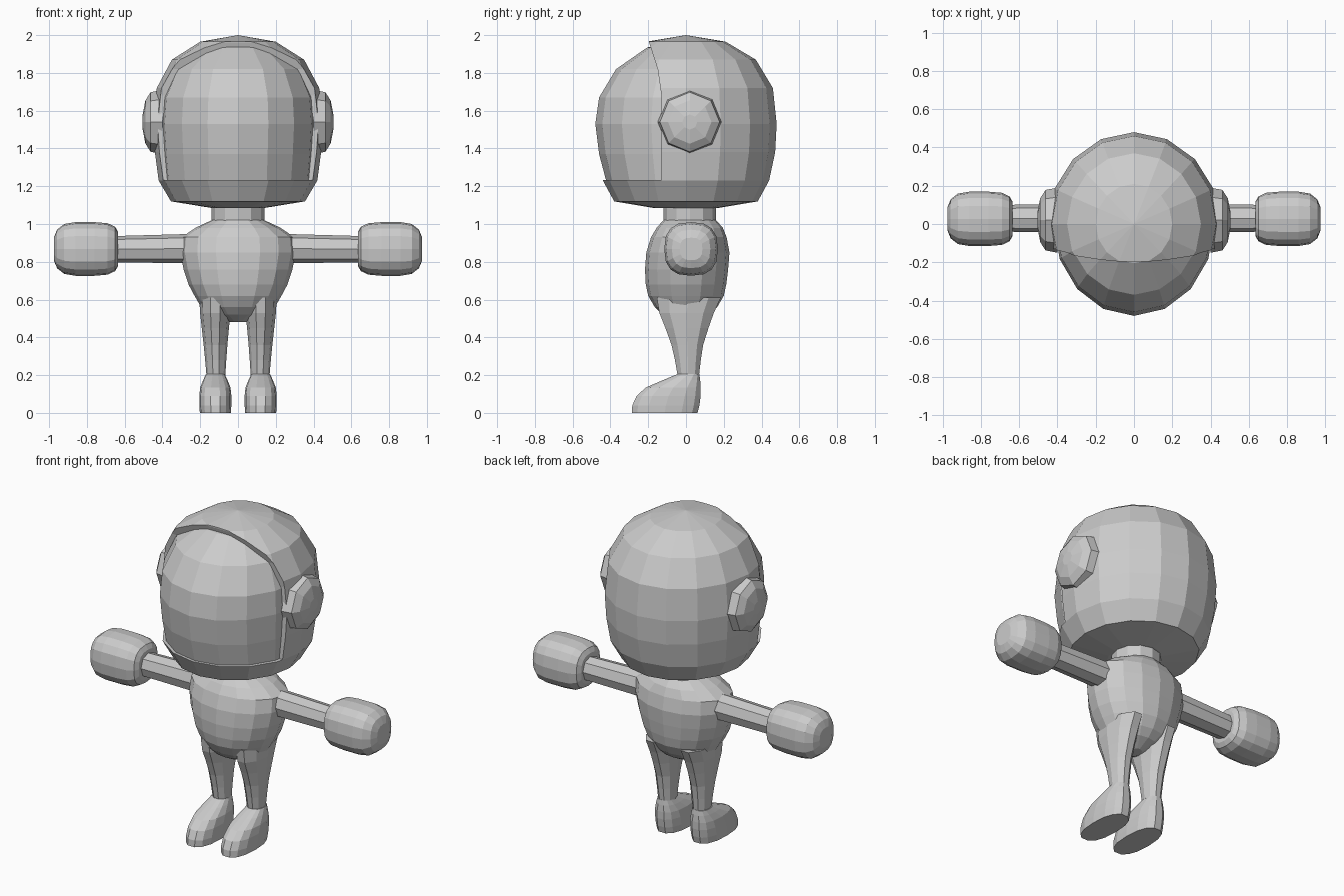
import bpy, bmesh, math

if "Cube" in bpy.data.objects:
    bpy.data.objects.remove(bpy.data.objects["Cube"])


def add_object(name, bm, mirror=False):
    bmesh.ops.remove_doubles(bm, verts=bm.verts, dist=1e-5)
    bmesh.ops.recalc_face_normals(bm, faces=bm.faces)
    mesh = bpy.data.meshes.new(name)
    bm.to_mesh(mesh)
    bm.free()
    obj = bpy.data.objects.new(name, mesh)
    bpy.context.collection.objects.link(obj)
    if mirror:
        obj.modifiers.new("Mirror", "MIRROR")
    return obj


def loft(rings, sides, axis="z", power=2.0):
    """Skin rings (t, centre_u, centre_v, radius_u, radius_v) along z (uv = xy) or x (uv = yz)."""
    bm = bmesh.new()
    loops = []
    for t, cu, cv, ru, rv in rings:
        loop = []
        for i in range(sides):
            a = 2 * math.pi * i / sides
            c, s = math.cos(a), math.sin(a)
            u = cu + ru * math.copysign(abs(c) ** (2 / power), c)
            v = cv + rv * math.copysign(abs(s) ** (2 / power), s)
            loop.append(bm.verts.new((u, v, t) if axis == "z" else (t, u, v)))
        loops.append(loop)
    for a, b in zip(loops, loops[1:]):
        for i in range(sides):
            j = (i + 1) % sides
            bm.faces.new((a[i], a[j], b[j], b[i]))
    for loop, ring in ((loops[0], rings[0]), (loops[-1], rings[-1])):
        if ring[3] > 0:
            bm.faces.new(loop)
    return bm


def dome(profile):
    return loft([(z, 0, 0, rx, ry) for z, rx, ry in profile], 16)


# Helmet shell
helmet = add_object("helmet", dome([
    (1.085, .14, .17), (1.12, .355, .38), (1.23, .42, .44), (1.38, .44, .472),
    (1.53, .45, .48), (1.72, .43, .46), (1.87, .35, .37), (1.965, .2, .21), (2.0, 0, 0)]))

# Face opening cut from the shell, following the side outline of the rim
opening = [(-.13, 1.232), (-.13, 1.68), (-.15, 1.82), (-.195, 1.96),
           (-.2, 2.1), (-.7, 2.1), (-.7, 1.232)]
bm = bmesh.new()
face = bm.faces.new([bm.verts.new((-.7, y, z)) for y, z in opening])
ext = bmesh.ops.extrude_face_region(bm, geom=[face])
bmesh.ops.translate(bm, vec=(1.4, 0, 0),
                    verts=[g for g in ext["geom"] if isinstance(g, bmesh.types.BMVert)])
cutter = add_object("opening_cutter", bm)
cutter.hide_render = True
cutter.hide_set(True)
cut = helmet.modifiers.new("Opening", "BOOLEAN")
cut.operation, cut.solver, cut.object = "DIFFERENCE", "EXACT", cutter

# Visor, inset behind the rim
bm = dome([(1.2, .395, .415), (1.37, .41, .46), (1.53, .42, .48), (1.67, .41, .46),
           (1.82, .345, .37), (1.935, .2, .205), (1.965, 0, 0)])
for co, no in (((0, -.11, 0), (0, 1, 0)), ((0, 0, 1.225), (0, 0, -1))):
    bmesh.ops.bisect_plane(bm, geom=bm.verts[:] + bm.edges[:] + bm.faces[:],
                           plane_co=co, plane_no=no, clear_outer=True)
add_object("visor", bm)

# Ear bulges
add_object("ear_caps", loft([(x, .02, 1.54, r, r) for x, r in
                             ((.4, .17), (.462, .158), (.49, .115), (.505, .04))],
                            8, "x"), True)

# Neck
add_object("neck", loft([(1.0, 0, .02, .14, .14), (1.1, 0, .02, .14, .14)], 12))

# Torso
add_object("torso", loft([
    (.48, 0, 0, .04, .05), (.52, 0, 0, .14, .125), (.56, 0, 0, .195, .165),
    (.62, 0, 0, .23, .2), (.68, 0, 0, .262, .213), (.76, 0, .003, .288, .22),
    (.85, 0, .01, .305, .22), (.93, 0, .015, .298, .2), (.98, 0, .02, .225, .175),
    (1.02, 0, .02, .14, .14)], 16))

# Arms
add_object("arms", loft([(.2, .03, .87, .078, .078), (.3, .03, .87, .076, .076),
                         (.48, .03, .868, .073, .073), (.66, .03, .866, .07, .07)],
                        8, "x", 2.3), True)

# Mitten hands
add_object("hands", loft([(x, .027, .868, r, r) for x, r in
                          ((.635, .09), (.65, .117), (.69, .136), (.76, .142), (.86, .142),
                           (.92, .132), (.958, .102), (.975, .06))], 16, "x", 2.6), True)

# Legs
add_object("legs", loft([
    (.2, .117, .012, .05, .06), (.28, .118, .01, .056, .072), (.36, .119, .007, .063, .088),
    (.45, .12, .005, .072, .12), (.53, .12, .003, .081, .152), (.61, .12, .015, .085, .178)],
    10), True)

# Boots: each ring gives height, half width, toe and heel
boot = [(0, .082, -.29, .065), (.04, .085, -.288, .075), (.09, .085, -.265, .081),
        (.135, .08, -.215, .081), (.175, .064, -.12, .077), (.205, .05, -.048, .072)]
add_object("boots", loft([(z, .12, (a + b) / 2, w, (b - a) / 2) for z, w, a, b in boot],
                         14, "z", 2.4), True)
